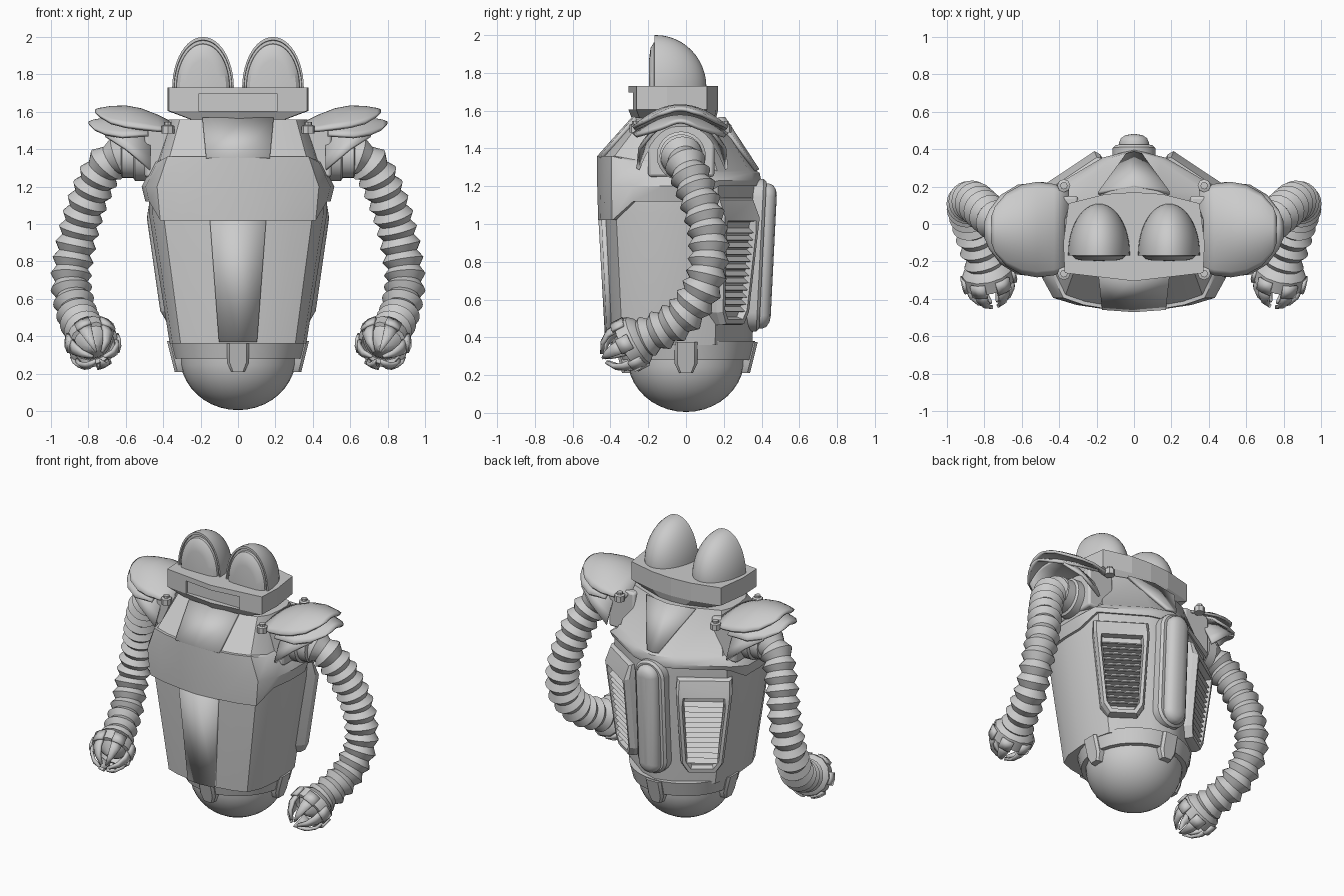
import bpy, bmesh, math
from mathutils import Vector, Matrix

if "Cube" in bpy.data.objects:
    bpy.data.objects.remove(bpy.data.objects["Cube"])

GREY = (0.6, 0.6, 0.6, 1)
mat = bpy.data.materials.new("plain grey")
mat.use_nodes = True
mat.diffuse_color = GREY
mat.node_tree.nodes["Principled BSDF"].inputs["Base Color"].default_value = GREY


def loft(name, rows, closed=True, caps=True, mirror=False, thick=0, bevel=0, angle=32):
    """Skin a list of equal-length point rows."""
    bm = bmesh.new()
    grid = [[bm.verts.new(p) for p in row] for row in rows]
    n = len(rows[0])
    for a, b in zip(grid, grid[1:]):
        for i in range(n if closed else n - 1):
            j = (i + 1) % n
            bm.faces.new((a[i], a[j], b[j], b[i]))
    if closed and caps:
        bm.faces.new(grid[0])
        bm.faces.new(grid[-1])
    bmesh.ops.recalc_face_normals(bm, faces=bm.faces)
    me = bpy.data.meshes.new(name)
    bm.to_mesh(me)
    bm.free()
    me.materials.append(mat)
    me.shade_smooth()
    me.set_sharp_from_angle(angle=math.radians(angle))
    ob = bpy.data.objects.new(name, me)
    bpy.context.collection.objects.link(ob)
    if mirror:
        ob.modifiers.new("mirror", 'MIRROR')
    if thick:
        m = ob.modifiers.new("thickness", 'SOLIDIFY')
        m.thickness, m.offset = thick, 0
    if bevel:
        m = ob.modifiers.new("bevel", 'BEVEL')
        m.width, m.segments = bevel, 2
    return ob


def box(name, lo, hi, **kw):
    ring = lambda z: [(lo[0], lo[1], z), (hi[0], lo[1], z), (hi[0], hi[1], z), (lo[0], hi[1], z)]
    return loft(name, [ring(lo[2]), ring(hi[2])], **kw)


def lathe_rows(origin, axis, profile, sides):
    """Circles of (distance, radius) around an axis."""
    q = Vector(axis).to_track_quat('Z', 'Y')
    steps = [2 * math.pi * i / sides for i in range(sides)]
    return [[Vector(origin) + q @ Vector((r * math.cos(a), r * math.sin(a), t)) for a in steps]
            for t, r in profile]


# Torso cross-section, as fractions of half width and front or back depth
HALF = [(0, -1), (.3, -.97), (.6, -.92), (.84, -.84), (.96, -.6),
        (1, -.25), (1, .1), (.92, .44), (.33, .89), (0, 1)]


def torso_ring(w, f, b, zf, zs=None, zb=None):
    zs, zb = zs or zf, zb or zf
    right = [(x * w, y * (f if y < 0 else b), zf if i < 4 else zs if i < 7 else zb)
             for i, (x, y) in enumerate(HALF)]
    return right + [(-x, y, z) for x, y, z in right[-2:0:-1]]


loft("lower_body", [torso_ring(.365, .40, .35, .36), torso_ring(.475, .44, .385, 1.05),
                    torso_ring(.48, .44, .385, 1.22)], angle=38)
loft("chest_armour", [
    torso_ring(.47, .44, .38, 1.02, 1.12, 1.2), torso_ring(.495, .465, .395, 1.02, 1.12, 1.2),
    torso_ring(.515, .47, .398, 1.2, 1.2, 1.23), torso_ring(.45, .47, .39, 1.36, 1.33, 1.27),
    torso_ring(.435, .45, .375, 1.36, 1.34, 1.28), torso_ring(.37, .27, .2, 1.56)], angle=36)

# Raised centre strips on the front and upper back
strip = lambda h, y, z, dy: [(-h, y + dy, z), (0, y, z), (h, y + dy, z)]
loft("upper_front_strip", [strip(.17, -.462, 1.35, .012), strip(.19, -.275, 1.56, .01)],
     closed=False, thick=.025, angle=8)
loft("lower_front_strip", [strip(.15, -.447, 1.04, .016), strip(.10, -.41, .37, .01)],
     closed=False, thick=.035, angle=8)
loft("upper_back_strip", [strip(.04, .38, 1.285, -.01), strip(.19, .2, 1.56, -.035)],
     closed=False, thick=.02, angle=8)

# Bottom band, dome and four clamps
loft("bottom_band", lathe_rows((0, 0, 0), (0, 0, 1),
     [(.28, .30), (.28, .34), (.30, .345), (.38, .365), (.38, .3)], 32))
dome = [(.29 - .285 * math.cos(a), max(.31 * math.sin(a), .002))
        for a in [math.pi / 2 * i / 10 for i in range(11)]]
loft("bottom_dome", lathe_rows((0, 0, 0), (0, 0, 1), dome, 32))
CLAMP = [(-.06, .375), (.06, .375), (.06, .26), (.035, .21), (-.035, .21), (-.06, .26)]
for k in range(4):
    turn = Matrix.Rotation(k * math.pi / 2, 3, 'Z')
    loft(f"clamp_{k + 1}", [[turn @ Vector((x * s, (.375 - z) * .25 - r, z)) for x, z in CLAMP]
                            for r, s in ((.29, 1), (.365, 1), (.38, .75))])


# Back capsule on its base
def capsule_outline(h, lo, hi, y, lean=.05):
    pts = []
    for i in range(24):
        a = 2 * math.pi * (i + .5) / 24
        z = (hi - h if math.sin(a) > 0 else lo + h) + h * math.sin(a)
        pts.append((h * math.cos(a), y + lean * (z - .8), z))
    return pts


loft("capsule_base", [capsule_outline(h, .43 + d, 1.24 - d, y) for h, d, y in
                      ((.115, 0, .3), (.115, 0, .39), (.10, .015, .405))])
loft("back_capsule", [capsule_outline(.08 - d, .445 + d, 1.215 - d, y) for d, y in
                      ((0, .38), (0, .42), (.01, .442), (.035, .458), (.065, .463))], angle=50)

# Vents on the diagonal back faces, with a sloping brow
v_low, v_high = Vector((.30, .25, .47)), Vector((.35, .295, 1.12))
U = Vector((.83, -.55, 0)).normalized()
V = (v_high - v_low).normalized()
N = V.cross(U).normalized()
mid = (v_low + v_high) / 2
vent = lambda u, v, n: mid + U * u + V * v + N * n
FRAME = [(-.16, .33), (.16, .33), (.165, .24), (.125, -.26), (.085, -.325),
         (-.085, -.325), (-.125, -.26), (-.165, .24)]
loft("vent_frame", [[vent(u * k, v * k2 + dv, n - (brow if v > .3 else 0)) for u, v in FRAME]
     for k, k2, dv, n, brow in
     ((1.1, 1.03, 0, -.1, 0), (1.1, 1.03, 0, -.02, .03), (1, 1, 0, .012, .045),
      (.84, .80, -.04, .012, 0), (.78, .77, -.04, -.025, 0))], mirror=True, angle=20)
for i in range(12):
    v = .185 - i * .038
    h = .095 + .035 * (v + .26) / .5
    loft(f"vent_slat_{i + 1}", [[vent(u, v, -.03), vent(u, v - .026, .008), vent(u, v - .034, -.03)]
                               for u in (-h, h)], mirror=True)

# Head block with a cut visor slot
HEAD = [(0, -.305), (.37, -.262), (.378, -.1), (.35, .11), (.15, .16), (0, .17)]
HEAD += [(-x, y) for x, y in HEAD[-2:0:-1]]
head = loft("head", [[(x * sx, y * sy, z) for x, y in HEAD] for sx, sy, z in
                     ((.68, .94, 1.56), (1, 1, 1.605), (1, 1, 1.73))])
cutter = box("slot_cutter", (-.21, -.5, 1.605), (.21, -.262, 1.695))
cut = head.modifiers.new("slot", 'BOOLEAN')
cut.operation, cut.object, cut.solver = 'DIFFERENCE', cutter, 'EXACT'
cut_mesh = bpy.data.meshes.new_from_object(
    head.evaluated_get(bpy.context.evaluated_depsgraph_get()))
head.modifiers.clear()
cut_mesh.shade_flat()
head.data = cut_mesh
bpy.data.objects.remove(cutter)

# Eyes: half eggs with a rim and a bulging lens
eye_rows = [(.05, -.197), (.55, -.195), (.75, -.188), (.86, -.17), (.87, -.155),
            (.93, -.155), (.94, -.168), (1, -.168)]
eye_rows += [(max(math.cos(a), .01), -.16 + .268 * math.sin(a))
             for a in [math.pi / 2 * i / 12 for i in range(13)]]
arc = [math.pi * i / 24 for i in range(25)]
loft("eye", [[(.187 + .165 * k * math.cos(b), y, 1.725 + .275 * k * math.sin(b)) for b in arc]
             for k, y in eye_rows], mirror=True)

# Shoulders: block, joint, drooping flap, layered pads and bolts
box("shoulder_block", (.3, -.2, 1.25), (.5, .15, 1.53), mirror=True, bevel=.015)
loft("shoulder_joint", lathe_rows((.42, -.025, 1.36), (1, 0, 0),
     [(0, .13), (.13, .13), (.14, .115), (.2, .115), (.21, .08)], 24), mirror=True)


def arch(name, stations, cy, power, thick):
    S = [i / 8 - 1 for i in range(17)]
    loft(name, [[(x, cy + hw * s, rim + (top - rim) * (1 - abs(s) ** power)) for s in S]
                for x, hw, top, rim in stations], closed=False, mirror=True, thick=thick)


arch("upper_shoulder_pad", [(.35, .21, 1.535, 1.5), (.43, .24, 1.575, 1.5), (.52, .25, 1.61, 1.51),
                            (.60, .235, 1.625, 1.52), (.68, .19, 1.622, 1.54), (.74, .12, 1.612, 1.575),
                            (.76, .06, 1.605, 1.59)], -.03, 2, .018)
arch("lower_shoulder_pad", [(.48, .25, 1.56, 1.475), (.62, .235, 1.57, 1.465), (.71, .18, 1.56, 1.48),
                            (.77, .1, 1.55, 1.505), (.795, .04, 1.54, 1.53)], -.03, 2, .018)
arch("shoulder_flap", [(.47, .235, 1.52, 1.29), (.6, .225, 1.55, 1.40), (.71, .17, 1.54, 1.47)],
     -.02, 2.6, .018)
for label, y in (("front", -.265), ("back", .205)):
    loft(f"{label}_bolt", lathe_rows((.375, y, 1.485), (0, 0, 1),
         [(0, .035), (.04, .035), (.045, .02), (.06, .02)], 8), mirror=True)

# Bellows arm along a smooth path
PATH = [Vector(p) for p in ((.50, -.03, 1.36), (.60, -.03, 1.37), (.71, .0, 1.31), (.80, .07, 1.13),
        (.86, .12, .92), (.893, .10, .70), (.865, 0, .53), (.825, -.13, .44), (.79, -.24, .39),
        (.77, -.34, .34))]


def spline(t):
    i = min(int(t), len(PATH) - 4)
    a, b, c, d = PATH[i:i + 4]
    t -= i
    return .5 * (2 * b + (c - a) * t + (2 * a - 5 * b + 4 * c - d) * t ** 2 + (3 * b - a - 3 * c + d) * t ** 3)


# Resample the path evenly so that the folds are the same length
fine = [spline((len(PATH) - 3) * i / 400) for i in range(401)]
dist = [0]
for a, b in zip(fine, fine[1:]):
    dist.append(dist[-1] + (b - a).length)
FOLDS = 16
pts = [fine[min(range(401), key=lambda k: abs(dist[k] - dist[-1] * i / (2 * FOLDS)))]
       for i in range(2 * FOLDS + 1)]
rows, side = [], Vector((0, 1, 0))
for i, p in enumerate(pts):
    d = (pts[min(i + 1, len(pts) - 1)] - pts[max(i - 1, 0)]).normalized()
    side = (side - d * side.dot(d)).normalized()
    up = d.cross(side)
    r = .111 if i % 2 else .084
    rows.append([p + r * (side * math.cos(a) + up * math.sin(a))
                 for a in [2 * math.pi * k / 24 for k in range(24)]])
loft("bellows_arm", rows, mirror=True, angle=28)

# Hand: cuff, raised blocks, core and six closed fingers
H, D = Vector((.79, -.235, .395)), Vector((-.2, -.87, -.46)).normalized()
loft("hand_cuff", lathe_rows(H, D, [(-.03, .07), (-.01, .11), (.02, .137), (.09, .137),
                                    (.095, .115), (.06, .11)], 12), mirror=True)
loft("hand_core", lathe_rows(H, D, [(.05, .11), (.09, .08), (.13, .02)], 12), mirror=True)
Q = D.to_track_quat('Z', 'Y')


def hand_strip(name, k, profile, thick):
    a0 = 2 * math.pi * k / 6
    loft(name, [[H + Q @ Vector((r * math.cos(a0 + s * w), r * math.sin(a0 + s * w), t))
                 for s in (-1, 0, 1)] for t, r, w in profile],
         closed=False, mirror=True, thick=thick)


for k in range(6):
    hand_strip(f"finger_{k + 1}", k, [(.08, .128, .3), (.14, .118, .26), (.19, .085, .22), (.225, .03, .15)], .02)
    hand_strip(f"cuff_block_{k + 1}", k, [(.035, .139, .3), (.105, .139, .3)], .02)
